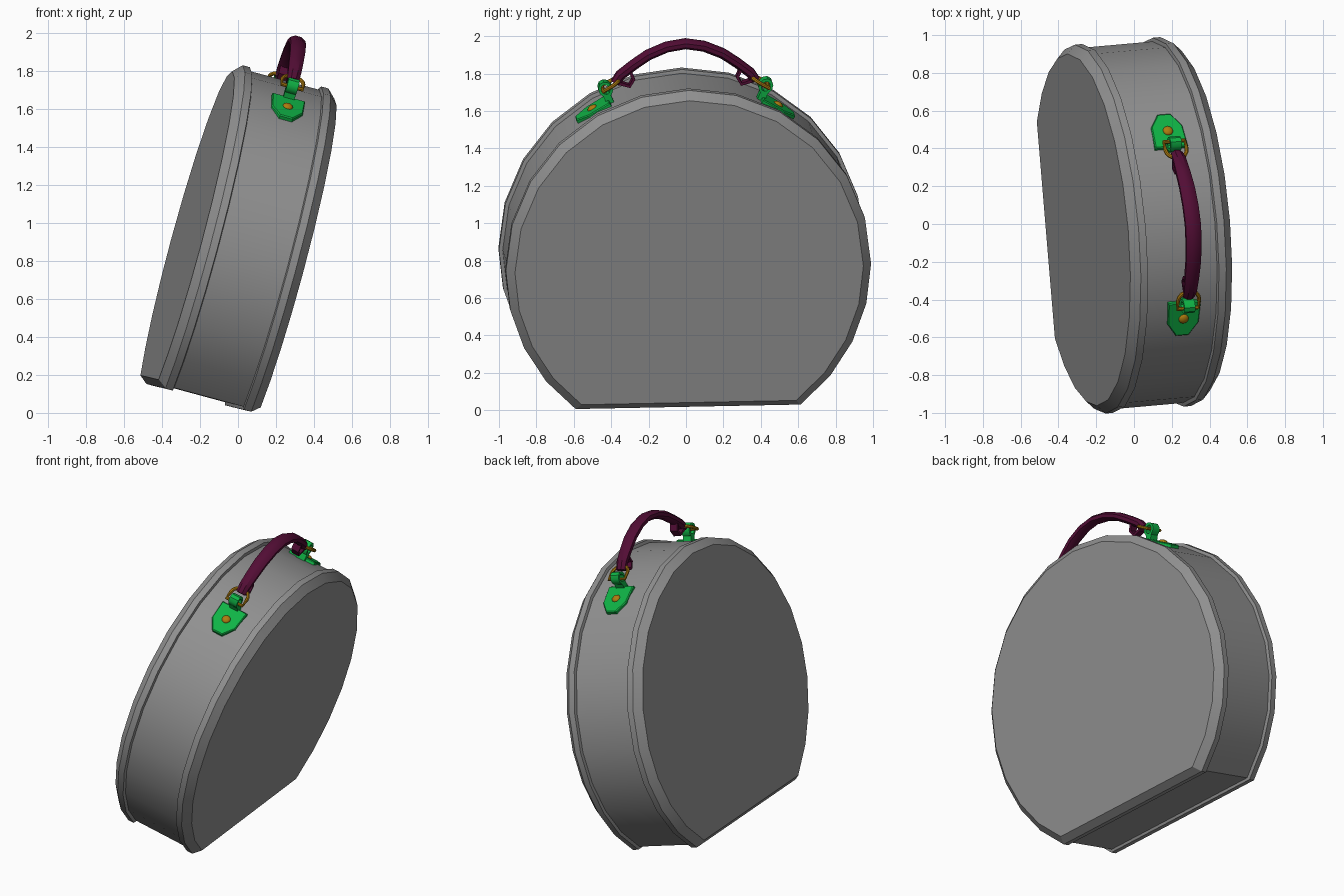
import bpy, bmesh, math
from mathutils import Matrix, Vector

if "Cube" in bpy.data.objects:
    bpy.data.objects.remove(bpy.data.objects["Cube"], do_unlink=True)


def material(name, rgb):
    m = bpy.data.materials.new(name)
    m.use_nodes = True
    m.diffuse_color = (*rgb, 1)
    m.node_tree.nodes["Principled BSDF"].inputs["Base Color"].default_value = (*rgb, 1)
    return m


GREY = material("grey_shell", (0.28, 0.28, 0.28))
GREEN = material("green_fittings", (0.005, 0.45, 0.06))
MAROON = material("maroon_leather", (0.085, 0.004, 0.035))
BRASS = material("brass", (0.42, 0.2, 0.005))

# Leaning pose of the whole case: local axes are thickness, width, height
V = Vector((-0.083, 0.996, 0.02)).normalized()
U = Vector((0.962, 0.085, -0.26))
U = (U - V * U.dot(V)).normalized()
W = U.cross(V)
POSE = Matrix((U, V, W)).transposed().to_4x4()
POSE.translation = U * -0.22 + V * 0.01


def finish(bm, name, mat, angle=30):
    bmesh.ops.recalc_face_normals(bm, faces=bm.faces)
    bm.transform(POSE)
    me = bpy.data.meshes.new(name)
    bm.to_mesh(me)
    bm.free()
    ob = bpy.data.objects.new(name, me)
    me.materials.append(mat)
    bpy.context.collection.objects.link(ob)
    bpy.ops.object.select_all(action="DESELECT")
    ob.select_set(True)
    bpy.context.view_layer.objects.active = ob
    bpy.ops.object.shade_smooth_by_angle(angle=math.radians(angle))
    return ob


def bridge(bm, rings, closed=False):
    """Skin a list of point rings; cap the ends unless closed."""
    vs = [[bm.verts.new(p) for p in ring] for ring in rings]
    n = len(vs[0])
    pairs = list(zip(vs, vs[1:])) + ([(vs[-1], vs[0])] if closed else [])
    for a, b in pairs:
        for i in range(n):
            j = (i + 1) % n
            bm.faces.new((a[i], a[j], b[j], b[i]))
    if not closed:
        bm.faces.new(vs[0])
        bm.faces.new(vs[-1])


def sweep(name, mat, path, normal, half_wide, half_thick, sides=8, closed=False, taper=1):
    """Sweep a section along a flat path; the width lies along the path's normal."""
    path = [Vector(p) for p in path]
    count = len(path)
    rings = []
    for i, p in enumerate(path):
        before = path[i - 1] if closed or i else p
        after = path[(i + 1) % count] if closed or i < count - 1 else p
        side = normal.cross(after - before).normalized()
        k = 1 if closed else 1 - (1 - taper) * abs(2 * i / (count - 1) - 1) ** 2
        ring = []
        for s in range(sides):
            t = 2 * math.pi * (s + 0.5) / sides
            grow = 1 / math.cos(math.pi / sides)
            ring.append(p + normal * math.cos(t) * half_wide * k * grow
                        + side * math.sin(t) * half_thick * grow)
        rings.append(ring)
    bm = bmesh.new()
    bridge(bm, rings, closed)
    return finish(bm, name, mat, 35)


# Round outline with a flat foot
RADIUS, CENTRE, FOOT = 0.98, 0.795, -52
half = [90 - 15 * i for i in range(7)] + [FOOT * i / 4 for i in range(1, 5)]
angles = half + [180 - a for a in reversed(half[1:])]


def outline(u, scale):
    r = RADIUS * scale
    return [(u, r * math.cos(math.radians(a)), CENTRE + r * math.sin(math.radians(a)))
            for a in angles]


def shell(name, sections):
    bm = bmesh.new()
    bridge(bm, [outline(u, s) for u, s in sections])
    finish(bm, name, GREY)


# Case body and the two raised rims with their flat sides
shell("case_body", [(-0.2, 0.98), (0.2, 0.98)])
for s, label in ((1, "left"), (-1, "right")):
    shell(label + "_side_and_rim",
          [(s * 0.19, 0.98), (s * 0.195, 1), (s * 0.235, 1), (s * 0.28, 0.954)])

# Carrying handle
X = Vector((1, 0, 0))
OFF = 0.01
arc = [(0.375, 1.765), (0.35, 1.805), (0.28, 1.86), (0.2, 1.915), (0.1, 1.957)]
arc = arc + [(0, 1.973)] + [(-v, w) for v, w in reversed(arc)]
sweep("handle", MAROON, [(OFF, v, w) for v, w in arc], X, 0.042, 0.026, taper=0.75)

for s, label in ((-1, "front"), (1, "back")):
    # Leather turned back around the ring
    fold = [(0.3, 1.835), (0.278, 1.785), (0.3, 1.748), (0.345, 1.762), (0.378, 1.772)]
    sweep(label + "_handle_fold", MAROON, [(OFF, s * v, w) for v, w in fold],
          X, 0.026, 0.008, 4)

    # Frame lying on the shell under the fitting
    theta = math.radians(31)
    out = Vector((0, s * math.sin(theta), math.cos(theta)))
    down = Vector((0, s * math.cos(theta), -math.sin(theta)))
    base = Vector((OFF, 0, CENTRE)) + out * (RADIUS * 0.98 - 0.008)

    # Shield-shaped plate
    shape = [(0.09, -0.1), (0.085, 0.03), (0.035, 0.105)]
    shape = shape + [(-a, b) for a, b in reversed(shape)]
    bm = bmesh.new()
    bridge(bm, [[base + X * a * k + down * b * k + out * h for a, b in shape]
                for h, k in ((-0.008, 1), (0.012, 1), (0.018, 0.94))])
    finish(bm, label + "_plate", GREEN)

    # Domed rivet
    bm = bmesh.new()
    bmesh.ops.create_uvsphere(bm, u_segments=12, v_segments=8, radius=0.028)
    bm.transform(Matrix.Translation(base + out * 0.016) @ out.to_track_quat("Z", "Y").to_matrix().to_4x4()
                 @ Matrix.Diagonal((1, 1, 0.6, 1)))
    finish(bm, label + "_rivet", BRASS, 50)

    # Upright loop that holds the ring
    hold = Vector((OFF, s * 0.43, 1.735))
    eye = [hold + down * math.cos(t) * 0.03 + out * math.sin(t) * 0.036
           for t in (2 * math.pi * i / 10 for i in range(10))]
    sweep(label + "_ring_loop", GREEN, eye, X, 0.03, 0.008, 4, closed=True)
    sweep(label + "_loop_stem", GREEN,
          [hold - out * 0.03 + down * 0.01, hold - out * 0.1 + down * 0.02], X, 0.03, 0.02, 4)

    # D-shaped ring
    ring = [(-0.058, 0.03), (0.058, 0.03)]
    ring += [(0.058 * math.cos(t), -0.02 - 0.055 * math.sin(t))
             for t in (math.pi * i / 8 for i in range(9))]
    mid = Vector((OFF, s * 0.418, 1.748))
    sweep(label + "_ring", BRASS, [mid + X * a + down * b for a, b in ring],
          out, 0.01, 0.01, 8, closed=True)
